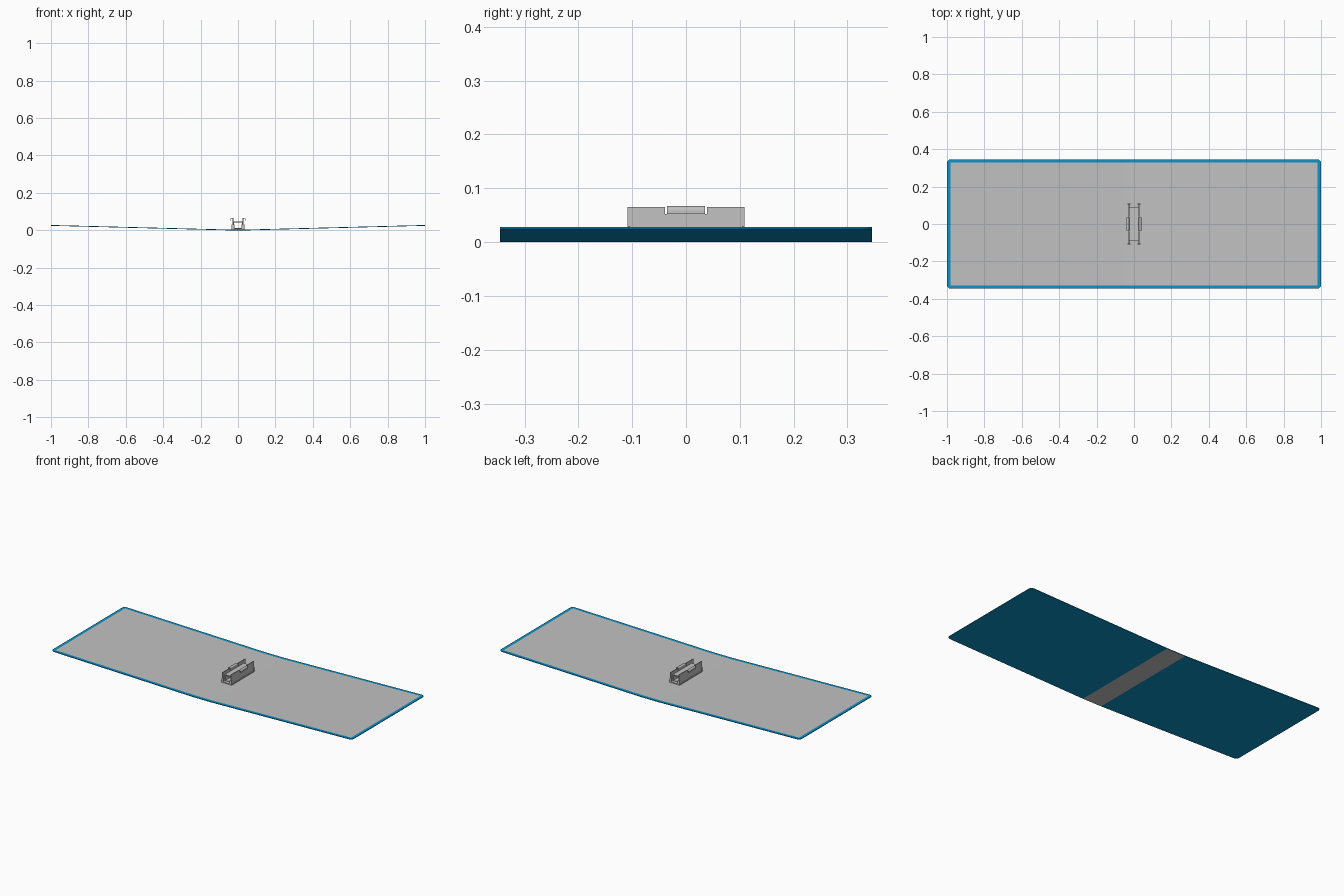
import bpy, bmesh, math
from mathutils import Vector

if "Cube" in bpy.data.objects:
    bpy.data.objects.remove(bpy.data.objects["Cube"])


def material(name, rgb):
    m = bpy.data.materials.new(name)
    m.diffuse_color = (*rgb, 1)
    m.use_nodes = True
    m.node_tree.nodes["Principled BSDF"].inputs["Base Color"].default_value = m.diffuse_color
    return m


GREY = material("light grey", (0.54, 0.54, 0.54))
BLUE = material("blue", (0.004, 0.29, 0.58))


def finish(name, bm, mats):
    bmesh.ops.recalc_face_normals(bm, faces=bm.faces)
    mesh = bpy.data.meshes.new(name)
    bm.to_mesh(mesh)
    bm.free()
    for m in mats:
        mesh.materials.append(m)
    ob = bpy.data.objects.new(name, mesh)
    bpy.context.collection.objects.link(ob)
    return ob


def box(name, x0, x1, y0, y1, z0, z1):
    bm = bmesh.new()
    bmesh.ops.create_cube(bm, size=1)
    for v in bm.verts:
        v.co = Vector(((x0 + x1) / 2 + v.co.x * (x1 - x0),
                       (y0 + y1) / 2 + v.co.y * (y1 - y0),
                       (z0 + z1) / 2 + v.co.z * (z1 - z0)))
    return finish(name, bm, [GREY])


def prism(name, outline, y0, y1):
    """Extrude a closed x-z outline along y."""
    bm = bmesh.new()
    f = bm.faces.new([bm.verts.new((x, y0, z)) for x, z in outline])
    new = bmesh.ops.extrude_face_region(bm, geom=[f])["geom"]
    bmesh.ops.translate(bm, vec=(0, y1 - y0, 0),
                        verts=[g for g in new if isinstance(g, bmesh.types.BMVert)])
    return finish(name, bm, [GREY])


# Bent panel: rounded rectangle, blue border and back, grey face and grey spine
HX, HY, R, T = 1.0, 0.346, 0.02, 0.004
SPINE, RISE = 0.0625, 0.024
bm = bmesh.new()
corners = [(1, 1, 0), (-1, 1, 90), (-1, -1, 180), (1, -1, 270)]
pts = []
for sx, sy, start in corners:
    for i in range(6):
        a = math.radians(start + 18 * i)
        pts.append((sx * (HX - R) + R * math.cos(a), sy * (HY - R) + R * math.sin(a), 0))
bottom = bm.faces.new([bm.verts.new(p) for p in pts])
new = bmesh.ops.extrude_face_region(bm, geom=[bottom], use_keep_orig=True)["geom"]
top = next(g for g in new if isinstance(g, bmesh.types.BMFace))
bmesh.ops.translate(bm, vec=(0, 0, T), verts=top.verts)
bmesh.ops.recalc_face_normals(bm, faces=bm.faces)
for f in bm.faces:
    f.material_index = 1
bmesh.ops.inset_region(bm, faces=[top], thickness=0.018, use_even_offset=True)
top.material_index = 0
for x in (-SPINE, SPINE):
    bmesh.ops.bisect_plane(bm, geom=bm.verts[:] + bm.edges[:] + bm.faces[:],
                           plane_co=(x, 0, 0), plane_no=(1, 0, 0))
for f in bm.faces:
    c = f.calc_center_median()
    if c.z < 0.0005 and abs(c.x) < SPINE * 0.9:
        f.material_index = 0
for v in bm.verts:
    v.co.z += RISE * max(0, abs(v.co.x) - SPINE) / (HX - SPINE)
finish("bent_panel", bm, [GREY, BLUE])

# Clip base resting on the spine
box("clip_base", -0.034, 0.034, -0.108, 0.108, T - 0.001, 0.009)

# Inner square tube, open at both ends
box("tube_floor", -0.024, 0.024, -0.09, 0.09, 0.009, 0.012)
box("tube_roof", -0.024, 0.024, -0.09, 0.09, 0.042, 0.046)
for side, s in (("left", -1), ("right", 1)):
    xa, xb = sorted((s * 0.021, s * 0.025))
    box(f"tube_wall_{side}", xa, xb, -0.09, 0.09, 0.009, 0.046)

    # Clip side wall, with raised end plates beyond the notches
    xa, xb = sorted((s * 0.025, s * 0.030))
    box(f"clip_wall_{side}", xa, xb, -0.109, 0.109, T, 0.052)
    for end, e in (("front", -1), ("back", 1)):
        ya, yb = sorted((e * 0.039, e * 0.109))
        box(f"end_plate_{side}_{end}", xa, xb, ya, yb, 0.052, 0.065)
        # Small folded lip at each end of the wall
        ya, yb = sorted((e * 0.104, e * 0.109))
        la, lb = sorted((s * 0.020, s * 0.034))
        box(f"end_lip_{side}_{end}", la, lb, ya, yb, T, 0.030)

    # Centre tab curling outward into a hook
    cx, cz, ro, ri = 0.033, 0.0585, 0.008, 0.0045
    arc = [math.pi * (1 - i / 8) for i in range(9)]
    outer = [(cx + ro * math.cos(a), cz + ro * math.sin(a)) for a in arc]
    inner = [(cx + ri * math.cos(a), cz + ri * math.sin(a)) for a in reversed(arc)]
    outline = ([(cx - ro, 0.050)] + outer + [(cx + ro, 0.053), (cx + ri, 0.053)]
               + inner + [(cx - ri, 0.050)])
    prism(f"hook_tab_{side}", [(s * x, z) for x, z in outline], -0.035, 0.035)
